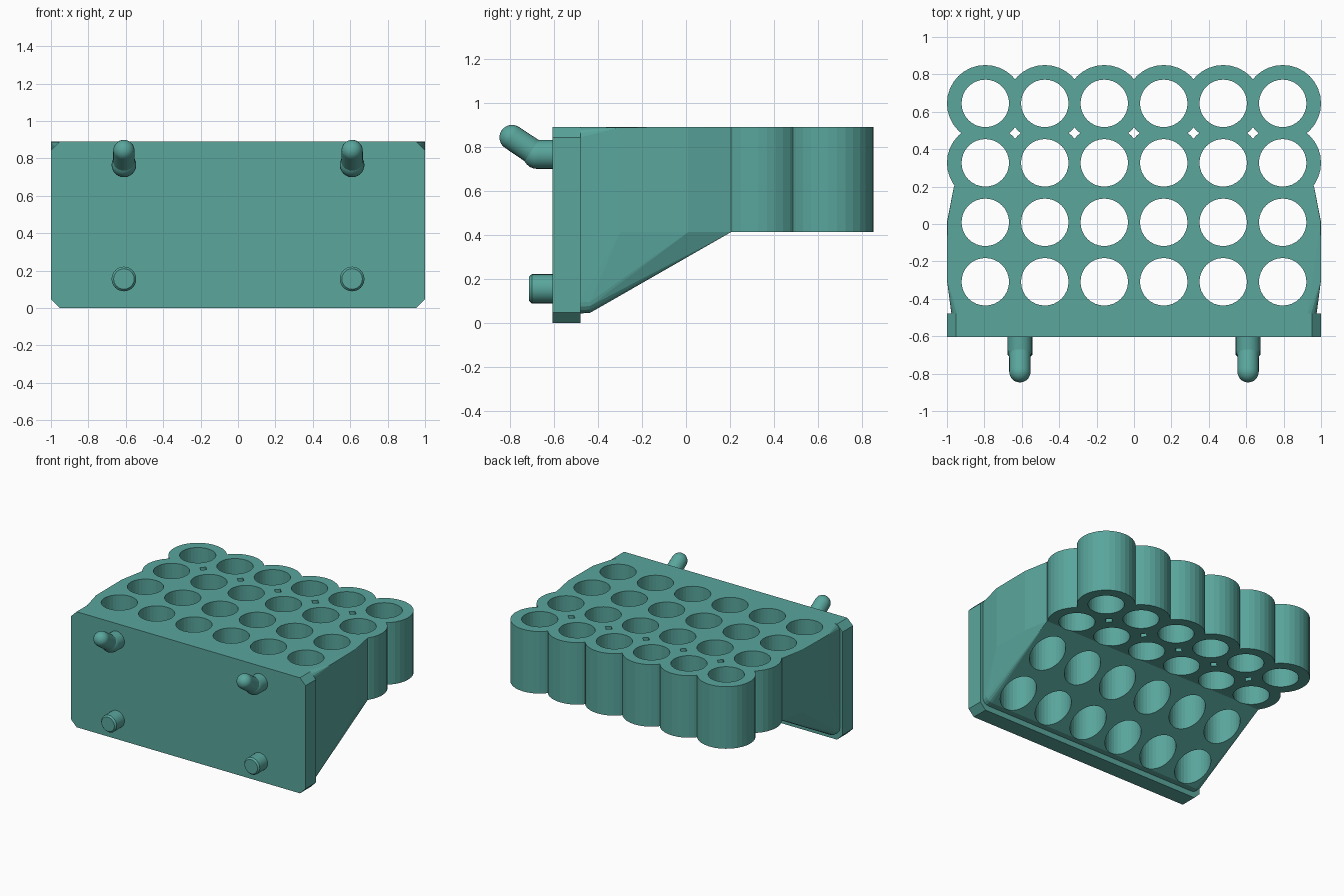
import bpy, bmesh, math
from mathutils import Vector, Matrix

if "Cube" in bpy.data.objects:
    bpy.data.objects.remove(bpy.data.objects["Cube"])

TOP, LOW = 0.89, 0.412
XS = [(i - 2.5) * 0.318 for i in range(6)]
YS = [0.645, 0.327, 0.009, -0.309]

teal = bpy.data.materials.new("teal_plastic")
teal.diffuse_color = (0.1, 0.38, 0.335, 1)
teal.use_nodes = True
teal.node_tree.nodes["Principled BSDF"].inputs["Base Color"].default_value = teal.diffuse_color


def make(name, bm):
    bmesh.ops.recalc_face_normals(bm, faces=bm.faces)
    me = bpy.data.meshes.new(name)
    bm.to_mesh(me)
    bm.free()
    me.materials.append(teal)
    ob = bpy.data.objects.new(name, me)
    bpy.context.collection.objects.link(ob)
    return ob


def cylinders(name, rows, radius, z0, z1):
    bm = bmesh.new()
    for y in rows:
        for x in XS:
            bmesh.ops.create_cone(bm, cap_ends=True, segments=32, radius1=radius,
                                  radius2=radius, depth=z1 - z0,
                                  matrix=Matrix.Translation((x, y, (z0 + z1) / 2)))
    return make(name, bm)


def hull(name, points):
    bm = bmesh.new()
    for p in points:
        bm.verts.new(p)
    bmesh.ops.convex_hull(bm, input=bm.verts)
    loose = [v for v in bm.verts if not v.link_faces]
    bmesh.ops.delete(bm, geom=loose, context='VERTS')
    bmesh.ops.dissolve_limit(bm, angle_limit=0.01, verts=bm.verts, edges=bm.edges)
    return make(name, bm)


def section(y, hx, z0, z1, c, n=1):
    # rectangle in xz with cut or rounded corners
    pts = []
    for sx in (-1, 1):
        for zc, sz in ((z0 + c, -1), (z1 - c, 1)):
            for k in range(n + 1):
                a = math.pi / 2 * k / n
                pts.append((sx * (hx - c + c * math.cos(a)), y, zc + sz * c * math.sin(a)))
    return pts


def boolean(ob, tool, op):
    m = ob.modifiers.new(op, 'BOOLEAN')
    m.object, m.operation, m.solver = tool, op, 'EXACT'
    m.use_self = True
    bpy.context.view_layer.objects.active = ob
    bpy.ops.object.modifier_apply(modifier=m.name)
    bpy.data.objects.remove(tool)


# Mounting plate with cut corners
hull("back_plate", section(-0.605, 1, 0, TOP, 0.048) + section(-0.478, 1, 0, TOP, 0.048))

# Sloping bracket body between plate and rack
pts = section(-0.49, 0.975, 0.042, TOP, 0.05, 4) + section(-0.435, 0.98, 0.046, TOP, 0.05, 4)
for s in (-1, 1):
    pts += [(s * 0.962, 0.204, z) for z in (LOW, TOP)]
    pts += [(s * 1.0, y, z) for y in (0.01, -0.3) for z in (LOW, TOP - 0.003)]
    pts.append((s * 0.998, 0.01, TOP))
rack = hull("holder_rack", pts)

# Two free rows of tubes, then every socket bored through
boolean(rack, cylinders("tubes", YS[:2], 0.205, LOW, TOP), 'UNION')
boolean(rack, cylinders("bores", YS, 0.127, -0.2, 1.1), 'DIFFERENCE')


def peg(name, parts):
    # parts: rods as (start, end, radius, end radius, ball at end)
    bm = bmesh.new()
    for a, b, r1, r2, ball in parts:
        a, b = Vector(a), Vector(b)
        rot = (b - a).to_track_quat('Z', 'Y').to_matrix().to_4x4()
        bmesh.ops.create_cone(bm, cap_ends=True, segments=24, radius1=r1, radius2=r2,
                              depth=(b - a).length, matrix=Matrix.Translation((a + b) / 2) @ rot)
        if ball:
            bmesh.ops.create_uvsphere(bm, u_segments=24, v_segments=12, radius=r2,
                                      matrix=Matrix.Translation(b) @ rot)
    ob = make(name, bm)
    bpy.ops.object.select_all(action='DESELECT')
    ob.select_set(True)
    bpy.context.view_layer.objects.active = ob
    bpy.ops.object.shade_smooth_by_angle(angle=math.radians(30))


# Pegboard pegs: bent hooks above, short studs below
for side, x in (("left", -0.61), ("right", 0.61)):
    peg("hook_" + side, [((x, -0.59, 0.765), (x, -0.675, 0.765), 0.066, 0.066, True),
                         ((x, -0.675, 0.765), (x, -0.79, 0.842), 0.058, 0.057, True)])
    peg("stud_" + side, [((x, -0.59, 0.155), (x, -0.7, 0.155), 0.066, 0.066, False),
                         ((x, -0.7, 0.155), (x, -0.712, 0.155), 0.066, 0.055, False)])
